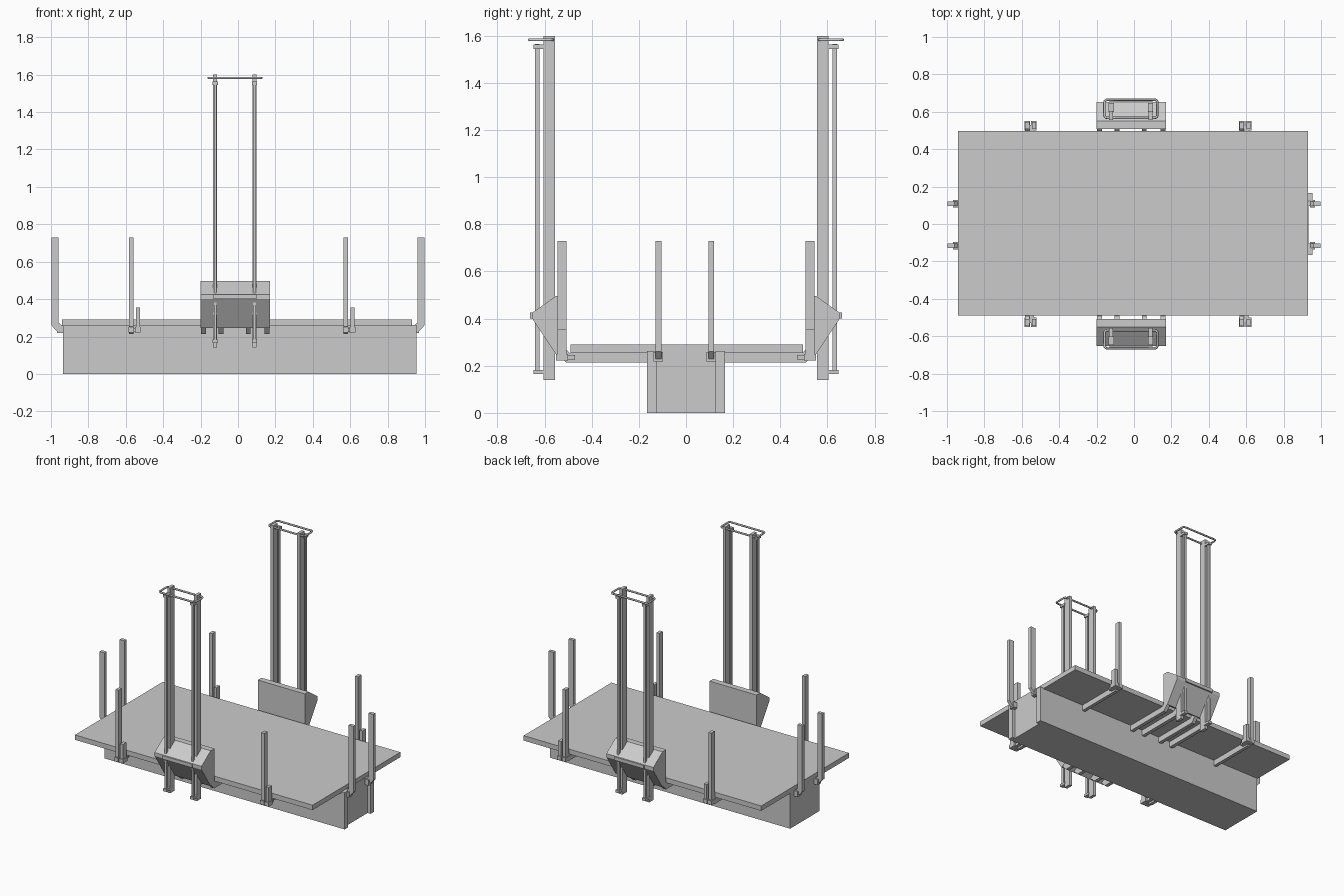
import bpy, bmesh, math
from mathutils import Vector

if "Cube" in bpy.data.objects:
    bpy.data.objects.remove(bpy.data.objects["Cube"])

grey = bpy.data.materials.new("plain_grey")
grey.diffuse_color = (0.6, 0.6, 0.6, 1)
grey.use_nodes = True
grey.node_tree.nodes["Principled BSDF"].inputs["Base Color"].default_value = grey.diffuse_color


def finish(bm, name):
    bmesh.ops.recalc_face_normals(bm, faces=bm.faces)
    me = bpy.data.meshes.new(name)
    bm.to_mesh(me)
    bm.free()
    me.materials.append(grey)
    ob = bpy.data.objects.new(name, me)
    bpy.context.collection.objects.link(ob)
    return ob


def box(name, x, y, z):
    return prism(name, [(y[0], z[0]), (y[1], z[0]), (y[1], z[1]), (y[0], z[1])], x)


def prism(name, profile, span, axis="x", sign=1):
    """Extrude an outline: (y, z) along x, or (x, z) along y; sign flips its first coordinate."""
    bm = bmesh.new()
    rings = []
    for s in span:
        rings.append([bm.verts.new((s, a * sign, b) if axis == "x" else (a * sign, s, b))
                      for a, b in profile])
    lo, hi = rings
    bm.faces.new(lo)
    bm.faces.new(hi)
    n = len(profile)
    for i in range(n):
        j = (i + 1) % n
        bm.faces.new((lo[i], lo[j], hi[j], hi[i]))
    return finish(bm, name)


# Deck in two halves and the keel beam below it
box("deck_left", (-0.94, 0), (-0.49, 0.497), (0.255, 0.29))
box("deck_right", (0, 0.93), (-0.49, 0.497), (0.255, 0.29))
box("keel", (-0.935, 0.932), (-0.165, 0.165), (0, 0.262))
for s in (-1, 1):
    y = sorted((s * 0.125, s * 0.165))
    box("keel_end_lip", (0.932, 0.955), y, (0, 0.262))


def stake(inner, outer, top, bottom=0.213):
    """Outline of a bent stake: arm under the deck, angled foot, upright."""
    t = 0.038
    return [(inner, bottom), (outer - t, bottom), (outer, bottom + 0.04), (outer, top),
            (outer - t, top), (outer - t, bottom + 0.055), (outer - t - 0.015, bottom + 0.041),
            (inner, bottom + 0.041)]


# Side stakes with a short companion post
for s in (-1, 1):
    for x in (-0.57, 0.577):
        prism("side_stake", stake(0.16, 0.546, 0.73), (x - 0.012, x + 0.012), sign=s)
        y = sorted((s * 0.508, s * 0.546))
        box("side_short_post", (x + 0.025, x + 0.047), y, (0.24, 0.355))
        y = sorted((s * 0.50, s * 0.552))
        for dx in (0, 0.036):
            box("stake_foot", (x + dx - 0.016, x + dx + 0.014), y, (0.222, 0.25))
        box("foot_link", (x, x + 0.036), sorted((s * 0.47, s * 0.53)), (0.226, 0.246))

# End stakes
for s in (-1, 1):
    for y in (-0.117, 0.107):
        prism("end_stake", stake(0.90, 0.998, 0.73, 0.22), (y - 0.012, y + 0.012), "y", s)
        box("end_stake_foot", sorted((s * 0.94, s * 0.968)), (y - 0.02, y + 0.02), (0.218, 0.258))

for s in (-1, 1):
    # Support arms under the deck
    for x in (-0.185, -0.09, 0.055, 0.155):
        prism("support_arm", stake(0.16, 0.546, 0.32), (x - 0.013, x + 0.013), sign=s)

    # Wedge shaped carriage
    prism("carriage", [(0.508, 0.27), (0.55, 0.245), (0.652, 0.40), (0.652, 0.425),
                       (0.55, 0.497), (0.508, 0.497)], (-0.2, 0.17), sign=s)
    box("carriage_handle", (-0.13, 0.10), sorted((s * 0.648, s * 0.662)), (0.40, 0.425))

    # Twin masts with guide rods and clamps
    for x in (-0.122, 0.088):
        box("mast", (x - 0.011, x + 0.011), sorted((s * 0.555, s * 0.605)), (0.14, 1.60))
        box("guide_rod", (x - 0.007, x + 0.007), sorted((s * 0.622, s * 0.640)), (0.165, 1.565))
        for z in (0.165, 1.545):
            box("rod_clamp", (x - 0.014, x + 0.014), sorted((s * 0.60, s * 0.647)), (z, z + 0.018))

    # Rounded loop joining the mast tops
    cu = bpy.data.curves.new("top_loop", "CURVE")
    cu.dimensions = "3D"
    cu.bevel_depth = 0.0065
    cu.bevel_resolution = 1
    pts = []
    r = 0.015
    for cx, cy, a0 in ((0.11, 0.65, 0), (-0.143, 0.65, 90), (-0.143, 0.582, 180), (0.11, 0.582, 270)):
        for k in range(4):
            a = math.radians(a0 + 30 * k)
            pts.append((cx + r * math.cos(a), s * (cy + r * math.sin(a)), 1.583))
    sp = cu.splines.new("POLY")
    sp.points.add(len(pts) - 1)
    for p, co in zip(sp.points, pts):
        p.co = (*co, 1)
    sp.use_cyclic_u = True
    cu.materials.append(grey)
    ob = bpy.data.objects.new("top_loop", cu)
    bpy.context.collection.objects.link(ob)
